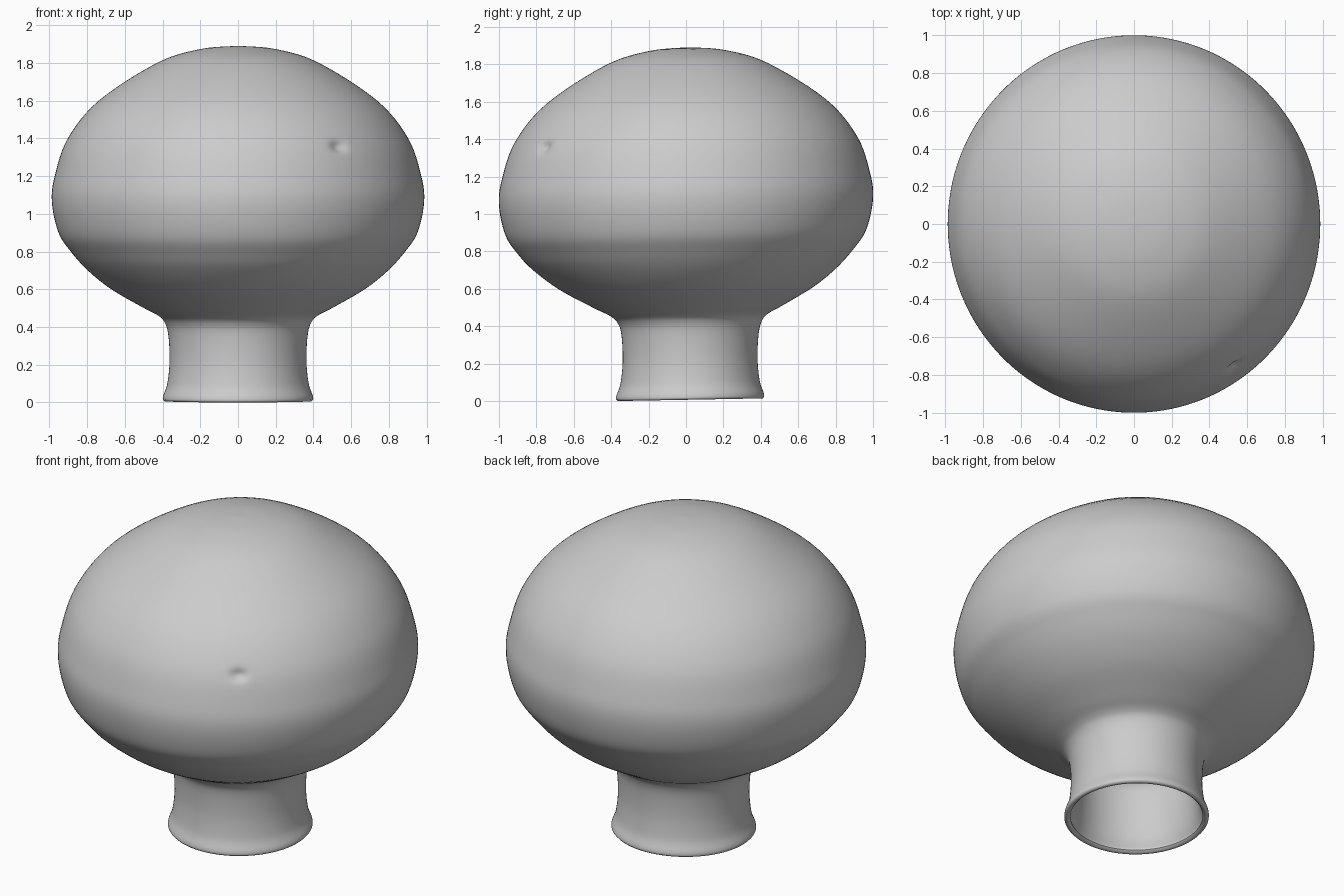
import bpy, bmesh, math
from mathutils import Vector

cube = bpy.data.objects.get("Cube")
if cube:
    bpy.data.objects.remove(cube, do_unlink=True)

SEGMENTS = 160
WALL = 0.03


def smooth_path(points, steps):
    """Catmull-Rom curve through the profile points."""
    pts = [points[0]] + points + [points[-1]]
    path = []
    for a, b, c, d in zip(pts, pts[1:], pts[2:], pts[3:]):
        for i in range(steps):
            t = i / steps
            path.append(0.5 * (2 * b + (c - a) * t + (2 * a - 5 * b + 4 * c - d) * t**2
                               + (3 * b - a - 3 * c + d) * t**3))
    return path + [points[-1]]


# Outer profile (radius, height) from the crown down to the flared foot
outer = [Vector(p) for p in (
    (0, 1.89), (0.2, 1.873), (0.43, 1.8), (0.74, 1.6), (0.905, 1.4), (0.975, 1.2),
    (0.99, 1.06), (0.955, 0.9), (0.89, 0.8), (0.8, 0.7), (0.675, 0.6), (0.51, 0.505),
    (0.425, 0.46), (0.388, 0.42), (0.37, 0.35), (0.364, 0.22), (0.376, 0.1),
    (0.398, 0.035), (0.4, 0.015))]
path = smooth_path(outer, 6)

# Inner wall: the same path offset inward, walked back up to the crown
inner = []
for i, p in enumerate(path[:-6]):
    tangent = (path[i + 1] - path[max(i - 1, 0)]).normalized()
    inner.append(p + WALL * Vector((tangent.y, -tangent.x)))
inner[0].x = 0
lip = [Vector((0.392, 0.006)), Vector((0.378, 0.006)), Vector((0.366, 0.018))]
profile = path + lip + inner[::-1]

# Hollow vessel: revolve the profile
bm = bmesh.new()
verts = [bm.verts.new((p.x, 0, p.y)) for p in profile]
edges = [bm.edges.new(pair) for pair in zip(verts, verts[1:])]
bmesh.ops.spin(bm, geom=verts + edges, cent=(0, 0, 0), axis=(0, 0, 1),
               angle=math.tau, steps=SEGMENTS, use_merge=True)
bmesh.ops.remove_doubles(bm, verts=bm.verts, dist=0.0005)
bmesh.ops.recalc_face_normals(bm, faces=bm.faces)

# Small dent on the front left, with a finer mesh around it
dent = Vector((0.53, -0.74, 1.37))
near = [e for e in bm.edges if (e.verts[0].co - dent).length < 0.13
        and e.verts[0].co.xy.length > 0.88 * 1.0]
bmesh.ops.subdivide_edges(bm, edges=near, cuts=2, use_grid_fill=True, smooth=0)
inward = Vector((-dent.x, -dent.y, -0.3)).normalized()
side = Vector((-dent.y, dent.x, 0)).normalized()
for v in bm.verts:
    off = v.co - dent
    if off.length < 0.2 and v.co.xy.length > 0.88:
        across = off.dot(side) / 0.045
        v.co += inward * 0.022 * math.exp(-across**2 - (off.z / 0.028)**2)

# Slight handmade lean: neck set back, foot tilted, bowl a touch narrower in x
for v in bm.verts:
    neck = min(1, max(0, (0.75 - v.co.z) / 0.35))
    v.co.z += 0.018 * v.co.y
    v.co.y = v.co.y * (1.01 - 0.02 * neck) + 0.022 * neck
    v.co.x *= 0.997
low = min(v.co.z for v in bm.verts)
bmesh.ops.translate(bm, verts=bm.verts, vec=(0, 0, -low))

mesh = bpy.data.meshes.new("hollow_vessel")
bm.to_mesh(mesh)
bm.free()
vessel = bpy.data.objects.new("hollow_vessel", mesh)
bpy.context.collection.objects.link(vessel)

# Plain grey material
grey = bpy.data.materials.new("plain_grey")
grey.use_nodes = True
colour = (0.6, 0.6, 0.6, 1)
grey.diffuse_color = colour
grey.node_tree.nodes["Principled BSDF"].inputs["Base Color"].default_value = colour
mesh.materials.append(grey)

bpy.ops.object.select_all(action="DESELECT")
vessel.select_set(True)
bpy.context.view_layer.objects.active = vessel
bpy.ops.object.shade_smooth_by_angle(angle=math.radians(50))
